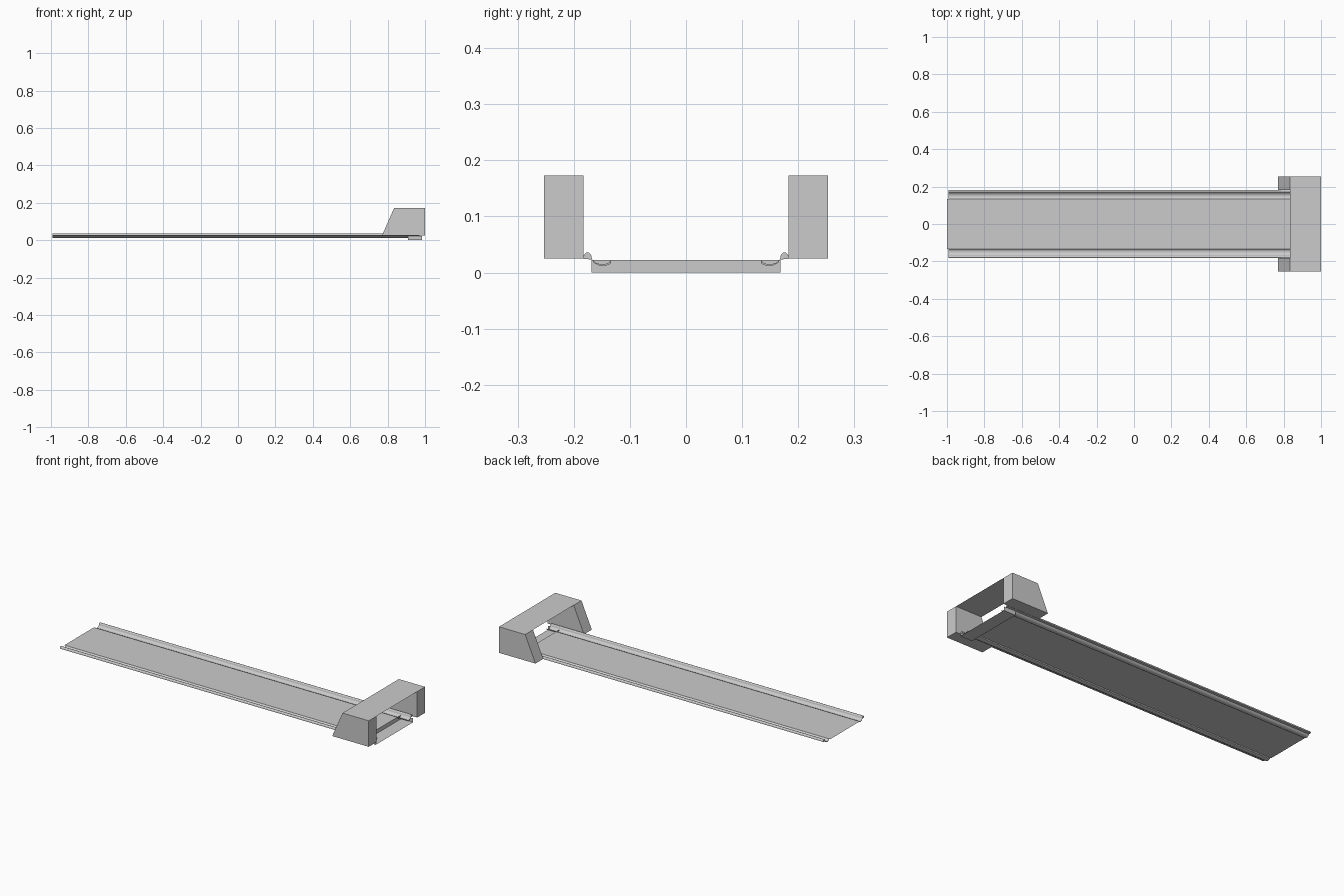
import bpy, math

if "Cube" in bpy.data.objects:
    bpy.data.objects.remove(bpy.data.objects["Cube"])


def mesh_object(name, verts, faces):
    mesh = bpy.data.meshes.new(name)
    mesh.from_pydata(verts, [], faces)
    mesh.update()
    obj = bpy.data.objects.new(name, mesh)
    bpy.context.collection.objects.link(obj)
    return obj


def prism(name, a, b):
    """Closed solid between two matching outlines."""
    n = len(a)
    sides = [(i, (i + 1) % n, n + (i + 1) % n, n + i) for i in range(n)]
    return mesh_object(name, a + b, sides + [tuple(reversed(range(n))), tuple(range(n, 2 * n))])


# Belt floor
mesh_object("bed_floor",
            [(-1, -0.133, 0.022), (0.91, -0.133, 0.022), (0.91, 0.133, 0.022), (-1, 0.133, 0.022)],
            [(0, 1, 2, 3)])

# Edge rails: a shallow gutter beside the floor, rising to a rounded bead
gutter_top = [(0.133, 0.023), (0.137, 0.018), (0.144, 0.015), (0.153, 0.015), (0.162, 0.018), (0.167, 0.023)]
bead = [(0.1755 - 0.0075 * math.cos(math.pi * i / 8),
         0.026 + 0.010 * math.sin(math.pi * i / 8)) for i in range(9)]
underside = [(0.183, 0.024), (0.168, 0.0235), (0.164, 0.017), (0.154, 0.012), (0.143, 0.012), (0.134, 0.016)]
profile = gutter_top + bead + underside
for side, label in ((1, "back"), (-1, "front")):
    outline = profile if side > 0 else profile[::-1]
    prism(f"{label}_edge_rail",
          [(-0.993, side * y, z) for y, z in outline],
          [(0.97, side * y, z) for y, z in outline])

    # Hood side walls with a slanted rear face
    hood = [(0.77, 0.025), (1.0, 0.025), (1.0, 0.173), (0.835, 0.173)]
    lo, hi = sorted((side * 0.183, side * 0.253))
    prism(f"{label}_hood_wall",
          [(x, hi, z) for x, z in hood], [(x, lo, z) for x, z in hood])

# Hood roof sheet spanning the open middle
mesh_object("hood_roof",
            [(0.835, -0.183, 0.173), (1, -0.183, 0.173), (1, 0.183, 0.173), (0.835, 0.183, 0.173)],
            [(0, 1, 2, 3)])

# Sunken tray at the end of the belt: step wall, floor and low sides
x0, x1, w = 0.91, 0.985, 0.168
mesh_object("end_tray",
            [(x0, -w, 0.022), (x0, w, 0.022), (x0, -w, 0), (x0, w, 0),
             (x1, -w, 0), (x1, w, 0), (x1, -w, 0.022), (x1, w, 0.022)],
            [(0, 2, 3, 1), (2, 4, 5, 3), (0, 6, 4, 2), (1, 3, 5, 7)])

# Smooth the curved rails only
for label in ("back", "front"):
    rail = bpy.data.objects[f"{label}_edge_rail"]
    bpy.ops.object.select_all(action='DESELECT')
    rail.select_set(True)
    bpy.context.view_layer.objects.active = rail
    bpy.ops.object.shade_smooth_by_angle(angle=math.radians(40))
